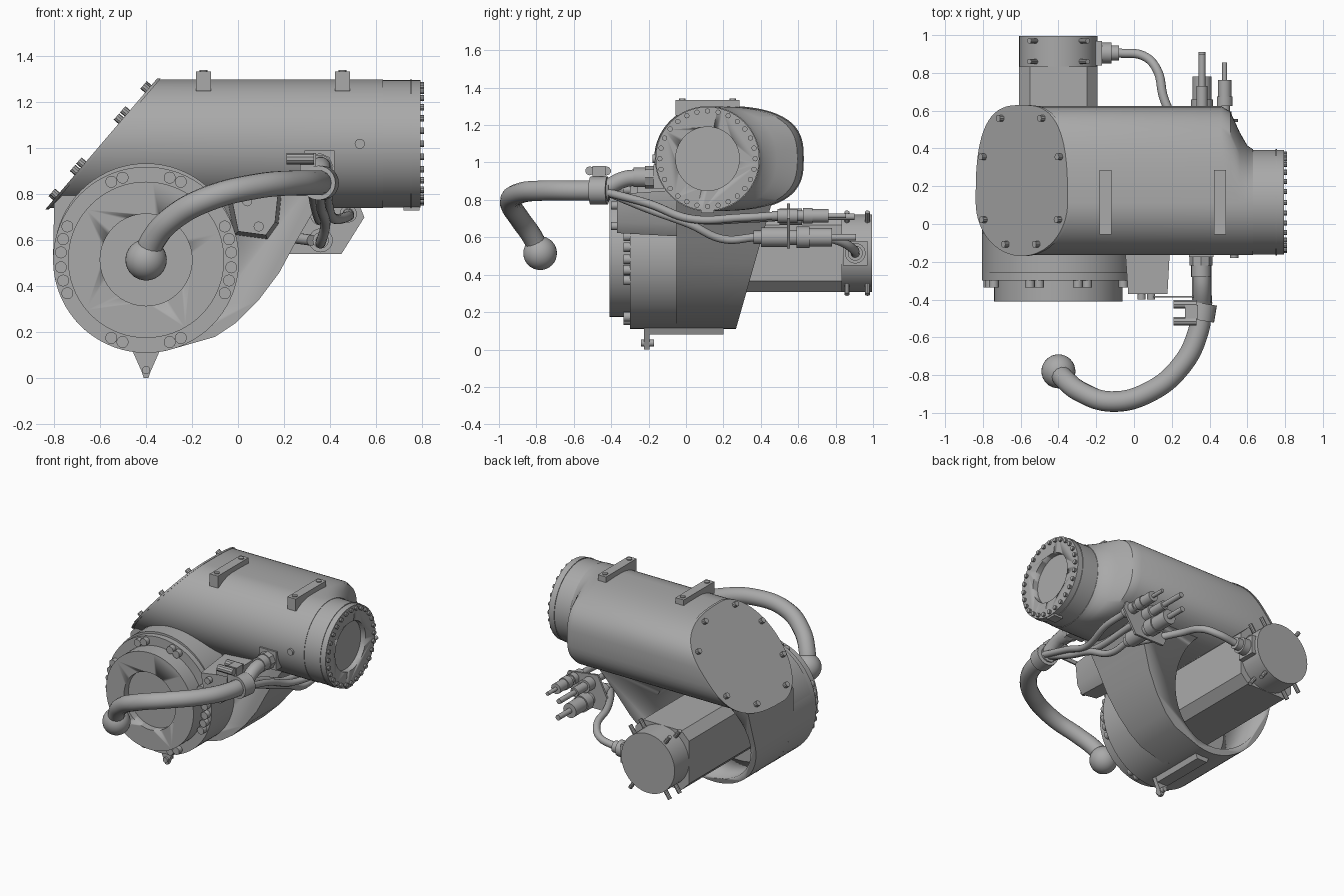
import bpy, bmesh, math
from mathutils import Vector, Matrix

if "Cube" in bpy.data.objects:
    bpy.data.objects.remove(bpy.data.objects["Cube"])

grey = bpy.data.materials.new("cast grey")
grey.use_nodes = True
grey.diffuse_color = (0.4, 0.4, 0.4, 1)
grey.node_tree.nodes["Principled BSDF"].inputs["Base Color"].default_value = (0.4, 0.4, 0.4, 1)


def finish(bm, name, angle=32):
    bmesh.ops.recalc_face_normals(bm, faces=bm.faces)
    me = bpy.data.meshes.new(name)
    bm.to_mesh(me)
    bm.free()
    ob = bpy.data.objects.new(name, me)
    bpy.context.collection.objects.link(ob)
    me.materials.append(grey)
    bpy.ops.object.select_all(action='DESELECT')
    ob.select_set(True)
    bpy.context.view_layer.objects.active = ob
    bpy.ops.object.shade_smooth_by_angle(angle=math.radians(angle))
    return ob


def add_cyl(bm, a, b, r, r2=None, n=24):
    a, b = Vector(a), Vector(b)
    d = b - a
    m = Matrix.Translation((a + b) / 2) @ d.to_track_quat('Z', 'Y').to_matrix().to_4x4()
    bmesh.ops.create_cone(bm, cap_ends=True, segments=n, radius1=r,
                          radius2=r if r2 is None else r2, depth=d.length, matrix=m)


def cyls(name, items):
    bm = bmesh.new()
    for it in items:
        add_cyl(bm, *it)
    return finish(bm, name)


def loft(rings):
    bm = bmesh.new()
    vs = [[bm.verts.new(p) for p in ring] for ring in rings]
    n = len(vs[0])
    for u, v in zip(vs, vs[1:]):
        for i in range(n):
            bm.faces.new((u[i], u[(i + 1) % n], v[(i + 1) % n], v[i]))
    bm.faces.new(vs[0])
    bm.faces.new(vs[-1])
    return bm


def prism(pts, y0, y1, shrink=1.0):
    """Front profile (x, z) swept along y, optionally tapered."""
    cx = sum(p[0] for p in pts) / len(pts)
    cz = sum(p[1] for p in pts) / len(pts)
    near = [(cx + (x - cx) * shrink, y0, cz + (z - cz) * shrink) for x, z in pts]
    return loft([near, [(x, y1, z) for x, z in pts]])


def cut(bm, co, no):
    g = bm.verts[:] + bm.edges[:] + bm.faces[:]
    r = bmesh.ops.bisect_plane(bm, geom=g, plane_co=co, plane_no=no, clear_outer=True)
    edges = [e for e in r["geom_cut"] if isinstance(e, bmesh.types.BMEdge)]
    bmesh.ops.edgeloop_fill(bm, edges=edges)


def carve(ob, a, b, r):
    cutter = cyls(ob.name + "_cutter", [(a, b, r, None, 64)])
    cutter.hide_render = True
    mod = ob.modifiers.new("cut", 'BOOLEAN')
    mod.object = cutter
    mod.solver = 'EXACT'
    bpy.context.view_layer.objects.active = ob
    bpy.ops.object.modifier_apply(modifier="cut")
    bpy.data.objects.remove(cutter)


def tube(name, pts, r):
    cu = bpy.data.curves.new(name, 'CURVE')
    cu.dimensions = '3D'
    cu.bevel_depth, cu.bevel_resolution, cu.use_fill_caps = r, 5, True
    cu.resolution_u = 8
    sp = cu.splines.new('BEZIER')
    sp.bezier_points.add(len(pts) - 1)
    for bp, p in zip(sp.bezier_points, pts):
        bp.co = p
        bp.handle_left_type = bp.handle_right_type = 'AUTO'
    ob = bpy.data.objects.new(name, cu)
    bpy.context.collection.objects.link(ob)
    cu.materials.append(grey)


def spow(v, p):
    return math.copysign(abs(v) ** p, v)


def section(x, depth, p, r=0.28, n=64):
    """Round at the front, stretched and squarer at the back."""
    ring = []
    for i in range(n):
        c, s = math.cos(i * math.tau / n), math.sin(i * math.tau / n)
        back = c > 0
        ring.append((x, 0.115 + (depth * spow(c, p) if back else r * c),
                     1.02 + r * (spow(s, p) if back else s)))
    return ring


# Upper housing, cut off obliquely at its left-hand end in the front view
slope = Vector((-0.55, 0, 0.47)).normalized()
cap_at = Vector((-0.345, 0.23, 1.30))
bm = loft([section(-1.0, 0.51, 0.7), section(0.46, 0.51, 0.7), section(0.51, 0.48, 0.72),
           section(0.56, 0.37, 0.85), section(0.60, 0.30, 0.95), section(0.63, 0.28, 1)])
cut(bm, cap_at, slope)
finish(bm, "upper_housing")
bm = loft([section(-1.0, 0.515, 0.7, 0.285), section(0.0, 0.515, 0.7, 0.285)])
cut(bm, cap_at + slope * 0.008, slope)
cut(bm, cap_at - slope * 0.004, -slope)
finish(bm, "oblique_cover")

# Bolts around the oblique cover
items = []
for i in range(8):
    t = math.tau * (i + 0.5) / 8
    c, s = math.cos(t), math.sin(t)
    y = 0.115 + (0.47 * spow(c, 0.7) if c > 0 else 0.24 * c)
    z = 1.02 + 0.25 * (spow(s, 0.7) if c > 0 else s)
    p = Vector((-0.345 + (z - 1.30) * 0.47 / 0.55, y, z))
    items.append((p, p + slope * 0.035, 0.018, None, 10))
cyls("cover_bolts", items)

# Round output flange with recess and bolt ring
flange = cyls("output_flange", [((0.62, 0.115, 1.02), (0.795, 0.115, 1.02), 0.277, None, 64)])
carve(flange, (0.74, 0.115, 1.02), (0.9, 0.115, 1.02), 0.17)
cyls("flange_band", [((0.75, 0.115, 1.02), (0.756, 0.115, 1.02), 0.281, None, 64)])
bm = bmesh.new()
for i in range(28):
    t = i * math.tau / 28
    y, z = 0.115 + 0.255 * math.cos(t), 1.02 + 0.255 * math.sin(t)
    add_cyl(bm, (0.79, y, z), (0.81, y, z), 0.014, None, 10)
finish(bm, "output_flange_bolts")
finish(prism([(0.72, 0.73), (0.79, 0.73), (0.79, 0.76), (0.72, 0.76)], 0.08, 0.15), "flange_tab")

# Lower casing: hollow teardrop with a slanted open back
arc = [(-0.4 + 0.405 * math.cos(math.radians(a)), 0.515 + 0.405 * math.sin(math.radians(a)))
       for a in range(180, 289, 6)]
prof = [(-0.64, 0.92), (-0.80, 0.76)] + arc + [
    (-0.1, 0.18), (-0.01, 0.24), (0.09, 0.34), (0.18, 0.46), (0.25, 0.59), (0.32, 0.71),
    (0.38, 0.80), (0.38, 0.92)]
bm = prism(prof, -0.05, 0.7)
cut(bm, (0, 0.27, 0.12), (0, 0.95, -0.27))
casing = finish(bm, "lower_casing")
carve(casing, (-0.4, -0.2, 0.515), (-0.4, 0.9, 0.515), 0.365)
cyls("front_drum", [((-0.4, -0.30, 0.515), (-0.4, -0.02, 0.515), 0.405, None, 72),
                    ((-0.4, -0.26, 0.535), (-0.4, -0.02, 0.535), 0.40, None, 72)])
plate = cyls("front_plate", [((-0.4, -0.41, 0.515), (-0.4, -0.29, 0.515), 0.34, None, 72)])
carve(plate, (-0.4, -0.5, 0.515), (-0.4, -0.36, 0.515), 0.2)
bm = bmesh.new()
for a in [k + o for k in (0, 180) for o in (-23, -14, -5, 5, 14, 23, 66, 74, 106, 114)]:
    x, z = -0.4 + 0.372 * math.cos(math.radians(a)), 0.515 + 0.372 * math.sin(math.radians(a))
    add_cyl(bm, (x, -0.335, z), (x, -0.29, z), 0.026, None, 14)
finish(bm, "front_plate_bolts")

# Gusset between drum and housing
finish(prism([(-0.06, 0.82), (-0.02, 0.62), (0.13, 0.60), (0.18, 0.67), (0.20, 0.86)],
             -0.37, 0.05, 0.8), "gusset")
cyls("gusset_bolts", [((x, -0.40, z), (x, -0.36, z), 0.022, None, 12)
                      for x, z in ((0.09, 0.66), (0.04, 0.77))])
finish(prism([(0.1, 0.83), (0.36, 0.84), (0.36, 0.86), (0.1, 0.86)], -0.39, -0.38), "hose_stay")

# Foot lug under the drum
finish(prism([(-0.46, 0.12), (-0.42, 0.03), (-0.41, 0.0), (-0.39, 0.0), (-0.38, 0.03),
              (-0.34, 0.12)], -0.225, -0.195), "foot_lug")
finish(prism([(-0.44, 0.08), (-0.36, 0.08), (-0.34, 0.13), (-0.46, 0.13)], -0.22, 0.2), "foot_bar")
cyls("foot_pin", [((-0.4, -0.24, 0.035), (-0.4, -0.17, 0.035), 0.018, None, 12)])

# Lifting lugs on top
for name, x in (("right", -0.15), ("left", 0.455)):
    finish(prism([(x - 0.032, 1.25), (x + 0.032, 1.25), (x + 0.032, 1.335),
                  (x - 0.032, 1.335)], -0.055, 0.285), name + "_lifting_lug")
    cyls(name + "_lug_bolts", [((x, y, 1.32), (x, y, 1.342), 0.018, None, 12)
                               for y in (-0.02, 0.25)])

# Motor: chamfered square body and round end cap
w, k = 0.208, 0.15
octagon = [(w, -k), (w, k), (k, w), (-k, w), (-w, k), (-w, -k), (-k, -w), (k, -w)]
finish(prism([(-0.4 + x, 0.515 + z) for x, z in octagon], -0.03, 0.835), "motor_body")
cyls("motor_cap", [((-0.4, 0.83, 0.515), (-0.4, 0.995, 0.515), 0.208, None, 48)])
cyls("motor_cap_bolts", [((-0.4 + sx * 0.12, y, 0.515 + sz * 0.17),
                          (-0.4 + sx * 0.155, y, 0.515 + sz * 0.22), 0.014, None, 10)
                         for sx in (-1, 1) for sz in (-1, 1) for y in (0.86, 0.97)])
finish(prism([(-0.24, 0.45), (-0.17, 0.45), (-0.17, 0.58), (-0.24, 0.58)], 0.84, 0.97), "motor_socket")
cyls("motor_plug", [((-0.18, 0.905, 0.515), (-0.12, 0.905, 0.515), 0.055),
                    ((-0.13, 0.905, 0.515), (-0.08, 0.905, 0.515), 0.04)])
tube("motor_cable", [(-0.08, 0.905, 0.515), (0.05, 0.89, 0.54), (0.12, 0.82, 0.58),
                     (0.16, 0.66, 0.61), (0.24, 0.5, 0.61), (0.32, 0.38, 0.60)], 0.024)

# Connector plate behind the housing and its inline connectors
finish(prism([(0.20, 0.58), (0.22, 0.54), (0.45, 0.54), (0.55, 0.70), (0.53, 0.75),
              (0.30, 0.78)], 0.54, 0.555), "connector_plate")
for name, x, z, y in (("lower", 0.36, 0.60, 0.36), ("upper", 0.48, 0.715, 0.46)):
    s = 1 if name == "lower" else 0.72
    cyls(name + "_connector", [((x, y + a * s, z), (x, y + b * s, z), r * s) for a, b, r in (
        (0, 0.06, 0.035), (0.04, 0.19, 0.052), (0.17, 0.24, 0.04), (0.23, 0.30, 0.058),
        (0.28, 0.42, 0.05), (0.42, 0.55, 0.018))])
cyls("middle_connector", [((0.36, 0.50, 0.71), (0.36, 0.62, 0.71), 0.045),
                          ((0.36, 0.62, 0.71), (0.36, 0.73, 0.71), 0.03),
                          ((0.36, 0.73, 0.71), (0.36, 0.90, 0.71), 0.018)])

# Signal cables running forward to the clamp
for name, x, z, y, d in (("lower", 0.36, 0.60, 0.37, 0), ("upper", 0.48, 0.715, 0.47, 0.03),
                         ("middle", 0.36, 0.71, 0.52, -0.03)):
    tube(name + "_cable", [(x, y, z), (x, y - 0.17, z - 0.01), (0.38 + d, 0.02, 0.67 + abs(d)),
                           (0.36 + d, -0.2, 0.75 + abs(d)), (0.36 + d, -0.42, 0.84)], 0.022)

# Front hose with ball end, gland and clamp
tube("main_hose", [(0.36, -0.41, 0.85), (0.34, -0.57, 0.85), (0.25, -0.75, 0.85),
                   (0.08, -0.89, 0.835), (-0.12, -0.94, 0.785), (-0.28, -0.89, 0.70),
                   (-0.37, -0.82, 0.60), (-0.4, -0.78, 0.52)], 0.055)
bm = bmesh.new()
bmesh.ops.create_uvsphere(bm, u_segments=32, v_segments=16, radius=0.09,
                          matrix=Matrix.Translation((-0.4, -0.78, 0.515)))
finish(bm, "hose_ball")
tube("gland_hose", [(0.36, -0.25, 0.92), (0.36, -0.33, 0.91), (0.36, -0.43, 0.86)], 0.045)
cyls("gland", [((0.355, -0.22, 0.92), (0.355, -0.16, 0.92), 0.06, None, 8),
               ((0.355, -0.28, 0.92), (0.355, -0.21, 0.92), 0.052)])
finish(prism([(0.29, 0.86), (0.42, 0.86), (0.42, 0.99), (0.29, 0.99)], -0.175, 0.0), "gland_plate")
cyls("clamp_ring", [((0.365, -0.42, 0.85), (0.35, -0.51, 0.85), 0.075)])
finish(prism([(0.27, 0.86), (0.34, 0.86), (0.34, 0.98), (0.27, 0.98)], -0.50, -0.43), "clamp_ears")
cyls("clamp_bolts", [((0.21, y, 0.955), (0.33, y, 0.955), 0.024, None, 10)
                     for y in (-0.515, -0.425)])

# Small plug on the housing front
cyls("housing_plug", [((0.53, -0.18, 1.02), (0.53, -0.1, 1.02), 0.022, None, 16)])
